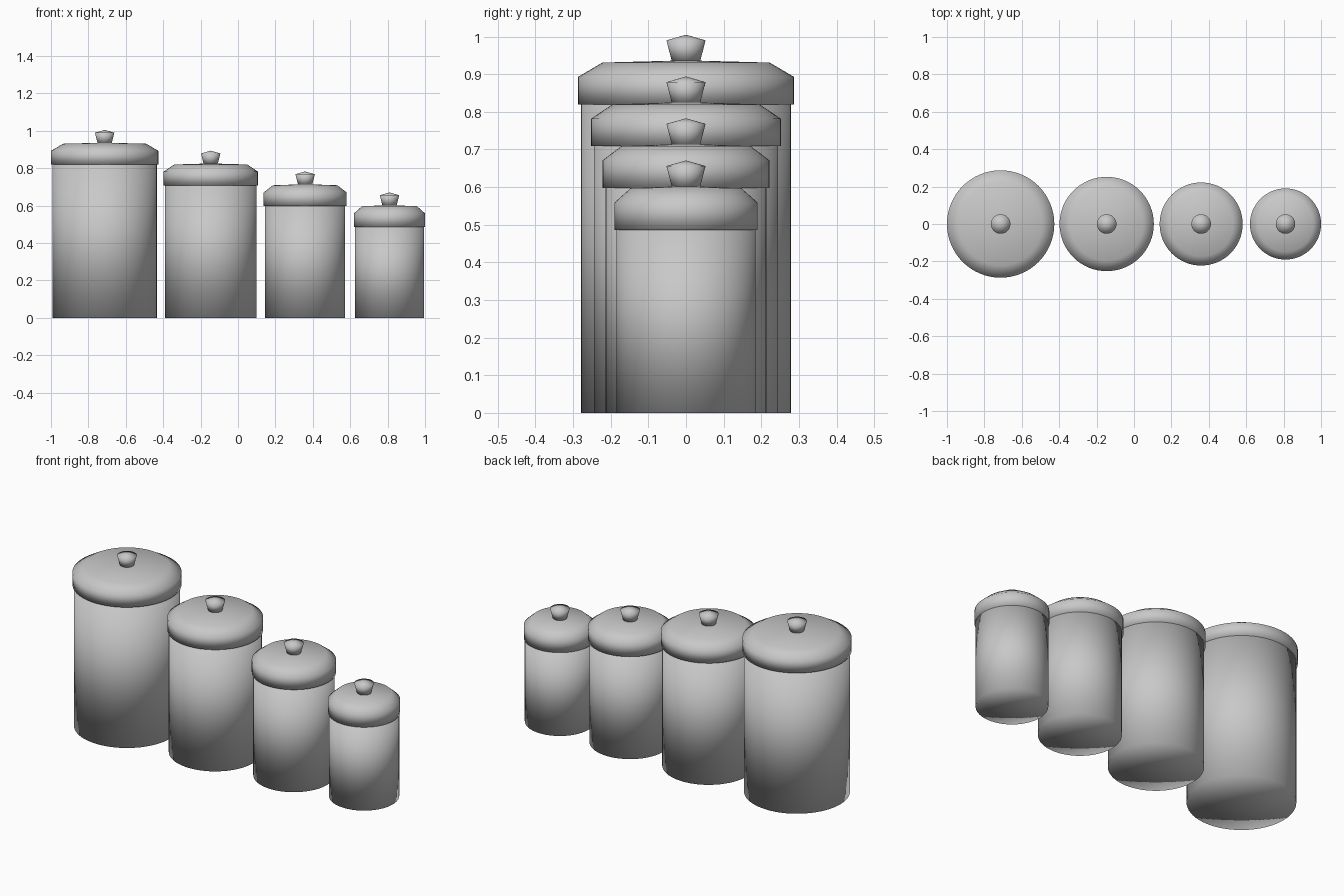
import bpy
import bmesh
import math

if "Cube" in bpy.data.objects:
    bpy.data.objects.remove(bpy.data.objects["Cube"])

SEGMENTS = 64

grey = bpy.data.materials.new("plain_grey")
grey.diffuse_color = (0.58, 0.58, 0.58, 1)
grey.use_nodes = True
grey.node_tree.nodes["Principled BSDF"].inputs["Base Color"].default_value = grey.diffuse_color


def lathe(name, x, profile):
    """Spin a (radius, height) profile that starts and ends on the axis."""
    bm = bmesh.new()
    bottom = bm.verts.new((0, 0, profile[0][1]))
    top = bm.verts.new((0, 0, profile[-1][1]))
    angles = [2 * math.pi * i / SEGMENTS for i in range(SEGMENTS)]
    rings = [[bm.verts.new((r * math.cos(a), r * math.sin(a), z)) for a in angles]
             for r, z in profile[1:-1]]
    for i in range(SEGMENTS):
        j = (i + 1) % SEGMENTS
        bm.faces.new((bottom, rings[0][j], rings[0][i]))
        bm.faces.new((top, rings[-1][i], rings[-1][j]))
        for low, high in zip(rings, rings[1:]):
            bm.faces.new((low[i], low[j], high[j], high[i]))
    for f in bm.faces:
        f.smooth = True
    mesh = bpy.data.meshes.new(name)
    bm.to_mesh(mesh)
    bm.free()
    mesh.materials.append(grey)
    obj = bpy.data.objects.new(name, mesh)
    obj.location.x = x
    bpy.context.collection.objects.link(obj)
    return obj


# Canister set: size name, centre x, lid radius, body radius, body height
canisters = [
    ("large", -0.713, 0.287, 0.279, 0.820),
    ("medium", -0.146, 0.252, 0.245, 0.709),
    ("small", 0.359, 0.222, 0.214, 0.598),
    ("tiny", 0.810, 0.190, 0.185, 0.486),
]

for size, x, r, body_r, h in canisters:
    # Plain cylindrical body
    lathe(f"{size}_body", x, [(0, 0), (body_r, 0), (body_r, h), (0, h)])
    # Lid with a sloped shoulder and a very shallow cone on top
    lathe(f"{size}_lid", x, [(0, h), (r, h), (r, h + 0.073),
                             (r * 0.775, h + 0.111), (0, h + 0.117)])
    # Flared knob with a low pointed cap
    lathe(f"{size}_knob", x, [(0, h + 0.112), (0.037, h + 0.112),
                              (0.052, h + 0.170), (0, h + 0.185)])
